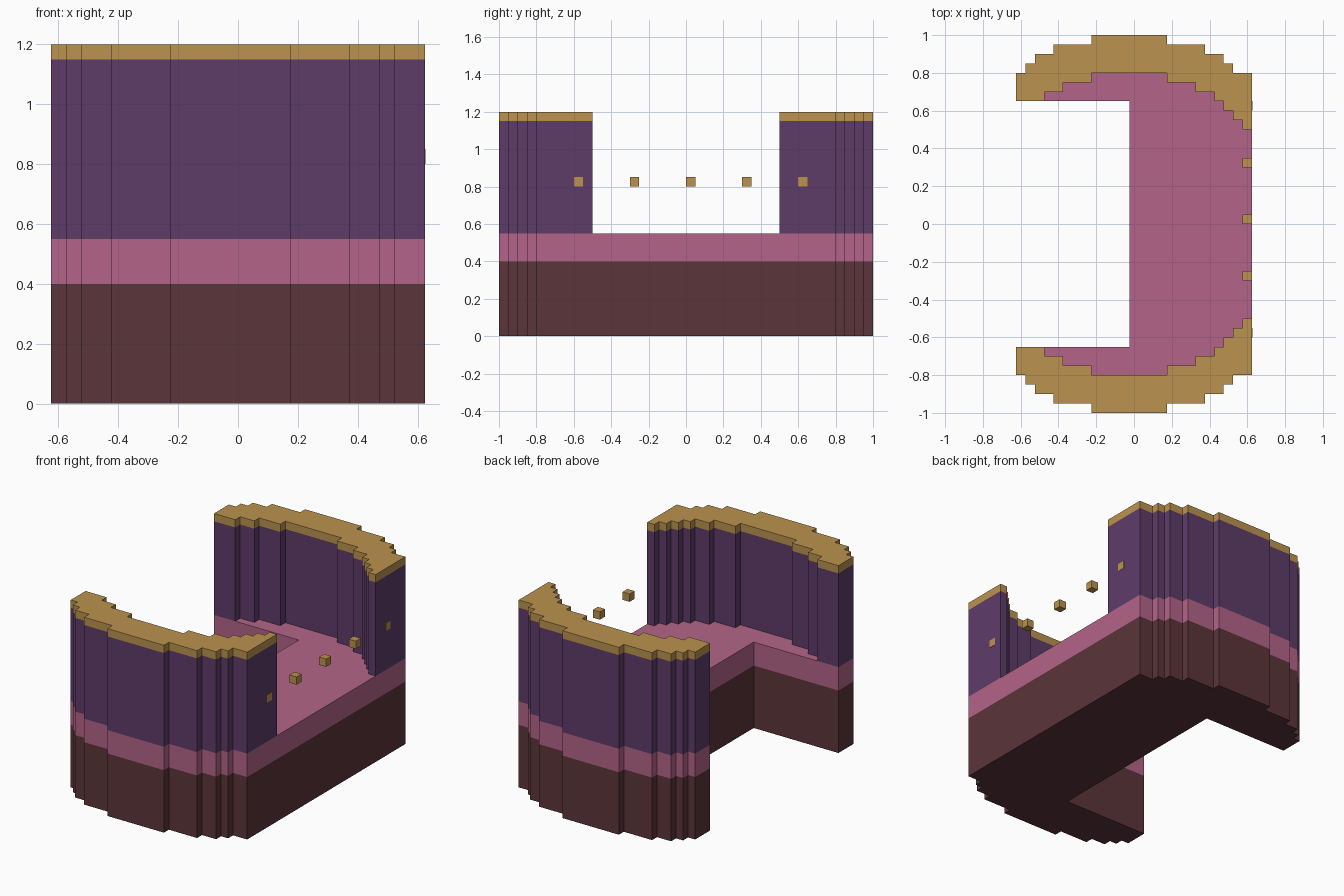
import bpy
import bmesh

cube = bpy.data.objects.get("Cube")
if cube:
    bpy.data.objects.remove(cube, do_unlink=True)


def material(name, rgb):
    """Flat material from 0-255 display values, stored as linear."""
    lin = []
    for v in rgb:
        c = v / 255
        lin.append(c / 12.92 if c <= 0.04045 else ((c + 0.055) / 1.055) ** 2.4)
    colour = (*lin, 1.0)
    m = bpy.data.materials.new(name)
    m.use_nodes = True
    m.diffuse_color = colour
    bsdf = m.node_tree.nodes["Principled BSDF"]
    bsdf.inputs["Base Color"].default_value = colour
    bsdf.inputs["Roughness"].default_value = 0.8
    return m


BROWN = material("dark brown", (91, 53, 58))
PINK = material("rose pink", (180, 101, 136))
PURPLE = material("deep purple", (94, 60, 105))
GOLD = material("gold", (187, 147, 78))


def stairs(x, runs):
    """Stepped line: each run goes from the current x to x_end at depth y."""
    points = []
    for x_end, y in runs:
        points += [(x, y), (x_end, y)]
        x = x_end
    return points


def mirrored(points):
    return [(x, -y) for x, y in reversed(points)]


def prism(name, outline, levels, mats):
    """Closed outline extruded through the z levels, one material per layer."""
    bm = bmesh.new()
    rings = [[bm.verts.new((x, y, z)) for x, y in outline] for z in levels]
    n = len(outline)
    for layer, (low, high) in enumerate(zip(rings, rings[1:])):
        for i in range(n):
            j = (i + 1) % n
            bm.faces.new((low[i], low[j], high[j], high[i])).material_index = layer
    bm.faces.new(rings[0][::-1]).material_index = 0
    bm.faces.new(rings[-1]).material_index = len(mats) - 1
    bmesh.ops.recalc_face_normals(bm, faces=bm.faces)
    mesh = bpy.data.meshes.new(name)
    bm.to_mesh(mesh)
    bm.free()
    for m in mats:
        mesh.materials.append(m)
    obj = bpy.data.objects.new(name, mesh)
    bpy.context.collection.objects.link(obj)
    return obj


# Stepped curves of the outer shell and the inner face of the wall
outer = stairs(0.625, [(0.525, 0.8), (0.475, 0.85), (0.375, 0.9), (0.175, 0.95),
                       (-0.225, 1.0), (-0.425, 0.95), (-0.525, 0.9),
                       (-0.575, 0.85), (-0.625, 0.8)])
inner = stairs(0.625, [(0.575, 0.5), (0.525, 0.55), (0.475, 0.6), (0.425, 0.65),
                       (0.325, 0.7), (0.175, 0.75), (-0.225, 0.8),
                       (-0.375, 0.75), (-0.475, 0.7), (-0.625, 0.65)])

# C-shaped base with a padded top layer
half = outer + [(-0.625, 0.65), (-0.025, 0.65)]
prism("base", half + mirrored(half), (0, 0.4, 0.55), (BROWN, PINK))

# Two curved walls with gold coping
wall = outer + inner[::-1]
prism("back_wall", wall, (0.55, 1.15, 1.2), (PURPLE, GOLD))
prism("front_wall", mirrored(wall), (0.55, 1.15, 1.2), (PURPLE, GOLD))

# Row of gold studs; the end two sit in the wall ends, just proud of the face
for i in range(5):
    y = -0.6 + 0.3 * i
    x1 = 0.627 if i in (0, 4) else 0.625
    square = [(0.575, y), (x1, y), (x1, y + 0.05), (0.575, y + 0.05)]
    prism(f"stud_{i + 1}", square, (0.8, 0.85), (GOLD,))
